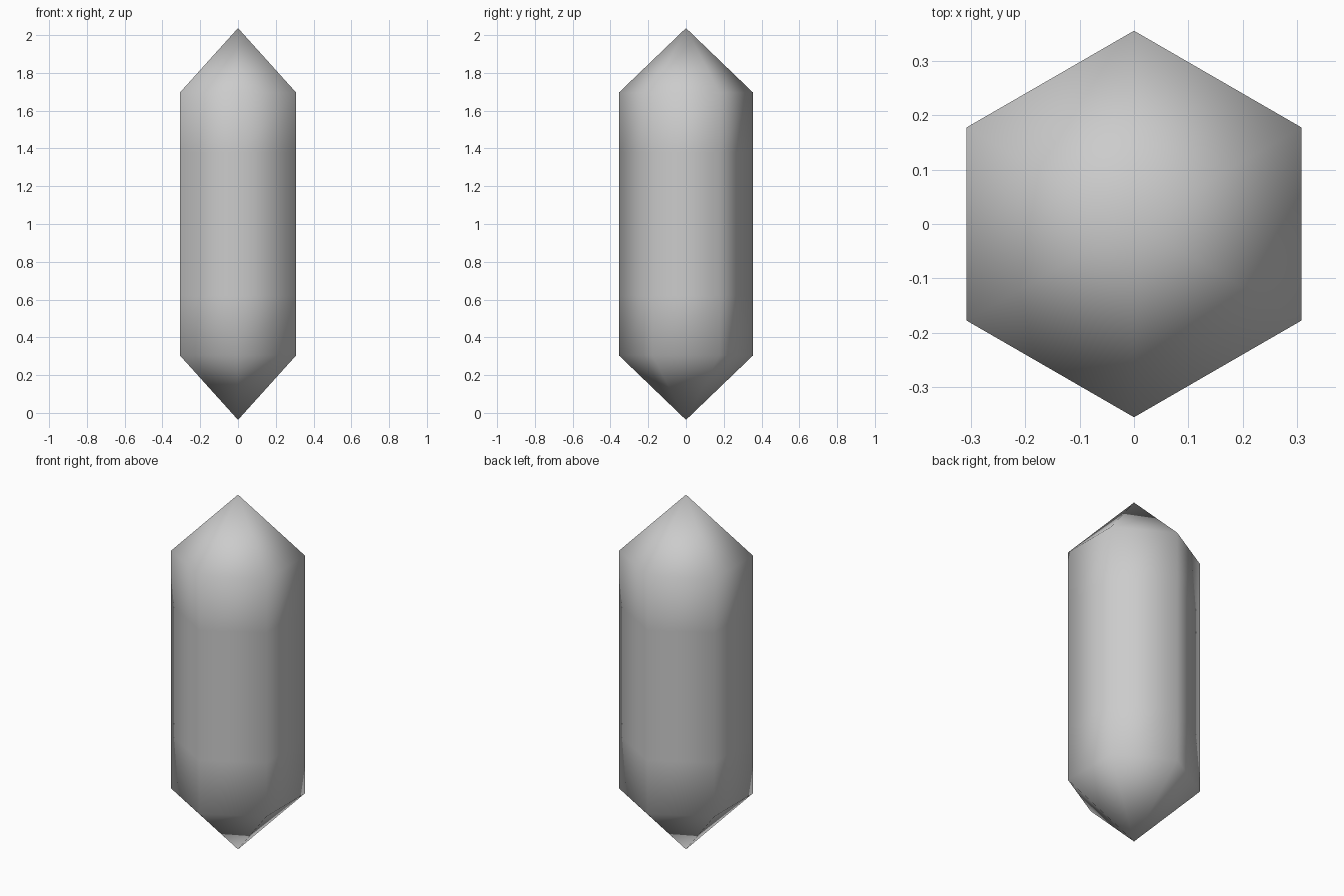
import bpy, bmesh, math

cube = bpy.data.objects.get("Cube")
if cube:
    bpy.data.objects.remove(cube)

SIDES, RADIUS = 6, 0.356
APEX, SHOULDER, LOOP = 1.037, 0.695, 0.38   # heights measured from the middle

# Grey material
grey = bpy.data.materials.new("stone_grey")
grey.use_nodes = True
colour = (0.6, 0.6, 0.6, 1)
grey.diffuse_color = colour
grey.node_tree.nodes["Principled BSDF"].inputs["Base Color"].default_value = colour

# Six-sided shaft, built as stacked rings, with a point at each end
bm = bmesh.new()
rings = []
for z in (-SHOULDER, -LOOP, LOOP, SHOULDER):
    rings.append([bm.verts.new((RADIUS * math.sin(math.tau * i / SIDES),
                                -RADIUS * math.cos(math.tau * i / SIDES), z + 1))
                  for i in range(SIDES)])
bottom = bm.verts.new((0, 0, 1 - APEX))
top = bm.verts.new((0, 0, 1 + APEX))
for i in range(SIDES):
    j = (i + 1) % SIDES
    for low, high in zip(rings, rings[1:]):
        bm.faces.new((low[i], low[j], high[j], high[i]))
    bm.faces.new((bottom, rings[0][j], rings[0][i]))
    bm.faces.new((top, rings[-1][i], rings[-1][j]))

# Narrow chamfer on every crease, leaving the flat loops alone
creases = [e for e in bm.edges if e.calc_face_angle(0) > 0.1]
bmesh.ops.bevel(bm, geom=creases, offset=0.018, offset_type='OFFSET',
                segments=1, profile=0.5, affect='EDGES')
bmesh.ops.recalc_face_normals(bm, faces=bm.faces)
for f in bm.faces:
    f.smooth = True

mesh = bpy.data.meshes.new("crystal")
bm.to_mesh(mesh)
bm.free()
mesh.materials.append(grey)
crystal = bpy.data.objects.new("crystal", mesh)
bpy.context.scene.collection.objects.link(crystal)
